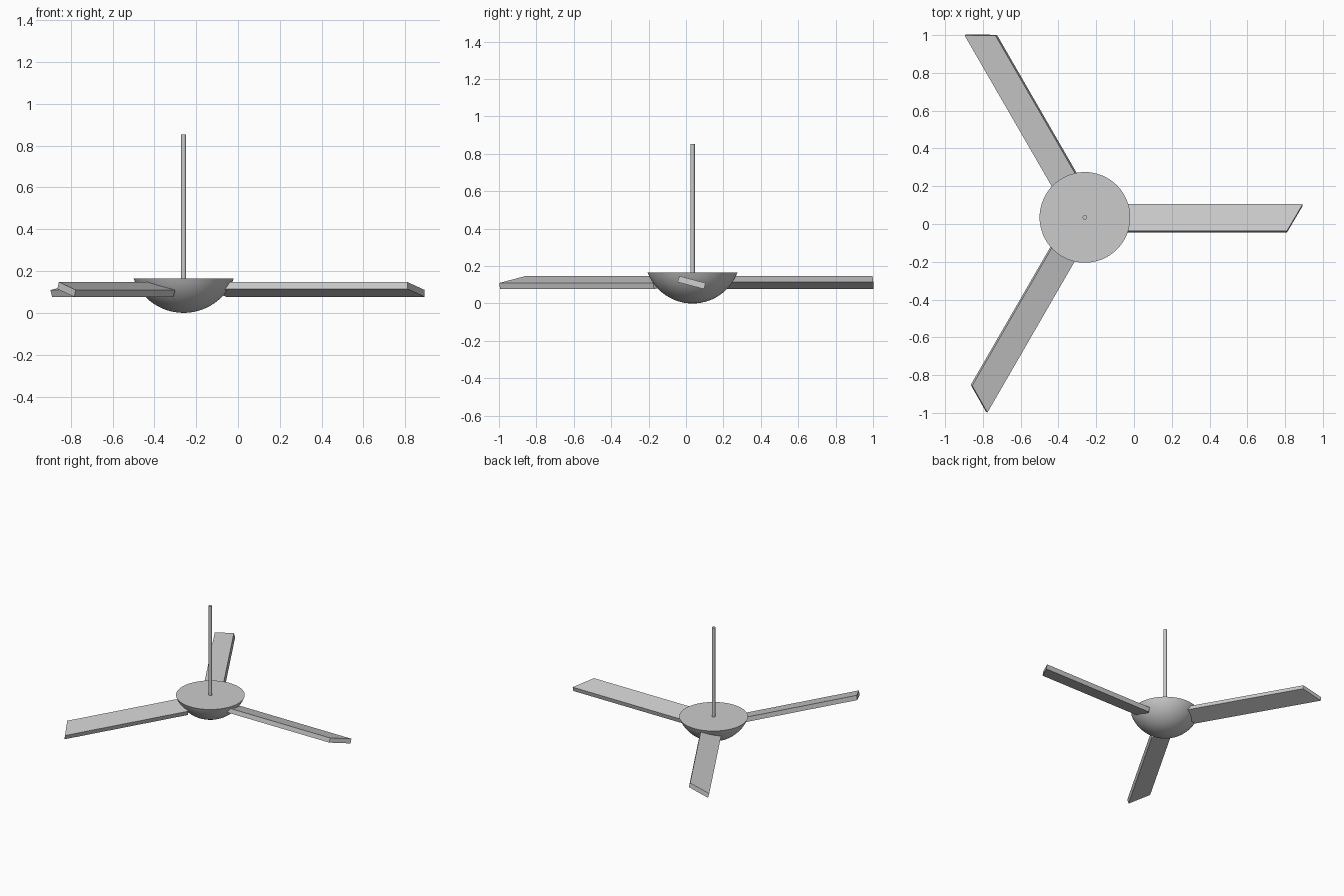
import bpy, bmesh
from math import radians, sin, cos, asin, sqrt
from mathutils import Matrix

if "Cube" in bpy.data.objects:
    bpy.data.objects.remove(bpy.data.objects["Cube"])

HUB = (-0.26, 0.035)


def make_object(name, bm, smooth=False):
    bmesh.ops.recalc_face_normals(bm, faces=bm.faces)
    mesh = bpy.data.meshes.new(name)
    bm.to_mesh(mesh)
    bm.free()
    ob = bpy.data.objects.new(name, mesh)
    bpy.context.collection.objects.link(ob)
    if smooth:
        bpy.ops.object.select_all(action='DESELECT')
        ob.select_set(True)
        bpy.context.view_layer.objects.active = ob
        bpy.ops.object.shade_smooth_by_angle(angle=radians(35))
    return ob


# Hub: spherical cap bowl with a flat closed top
rim, depth = 0.24, 0.165
ball = (rim ** 2 + depth ** 2) / (2 * depth)
arc = asin(rim / ball)
profile = [(ball * sin(arc * i / 14), ball - ball * cos(arc * i / 14)) for i in range(15)]
profile.append((0, depth))
bm = bmesh.new()
verts = [bm.verts.new((HUB[0] + r, HUB[1], z)) for r, z in profile]
edges = [bm.edges.new(pair) for pair in zip(verts, verts[1:])]
bmesh.ops.spin(bm, geom=verts + edges, cent=(*HUB, 0), axis=(0, 0, 1),
               angle=radians(360), steps=64)
bmesh.ops.remove_doubles(bm, verts=bm.verts, dist=1e-4)
make_object("hub_bowl", bm, True)

# Hanging rod
bm = bmesh.new()
bmesh.ops.create_cone(bm, cap_ends=True, segments=24, radius1=0.012, radius2=0.012,
                      depth=0.70, matrix=Matrix.Translation((*HUB, 0.503)))
make_object("down_rod", bm, True)

# Three pitched blades with slanted ends
width, thick = 0.146, 0.034
outline = [(0.12, -width / 2), (1.07, -width / 2), (1.153, width / 2), (0.203, width / 2)]
for i in range(3):
    bm = bmesh.new()
    face = bm.faces.new([bm.verts.new((x, y, -thick / 2)) for x, y in outline])
    ext = bmesh.ops.extrude_face_region(bm, geom=[face])
    top = [v for v in ext["geom"] if isinstance(v, bmesh.types.BMVert)]
    bmesh.ops.translate(bm, verts=top, vec=(0, 0, thick))
    bm.transform(Matrix.Translation((*HUB, 0)) @ Matrix.Rotation(radians(120 * i), 4, 'Z')
                 @ Matrix.Translation((0, -0.005, 0.112)) @ Matrix.Rotation(radians(-15), 4, 'X'))
    make_object(f"blade_{i + 1}", bm)
